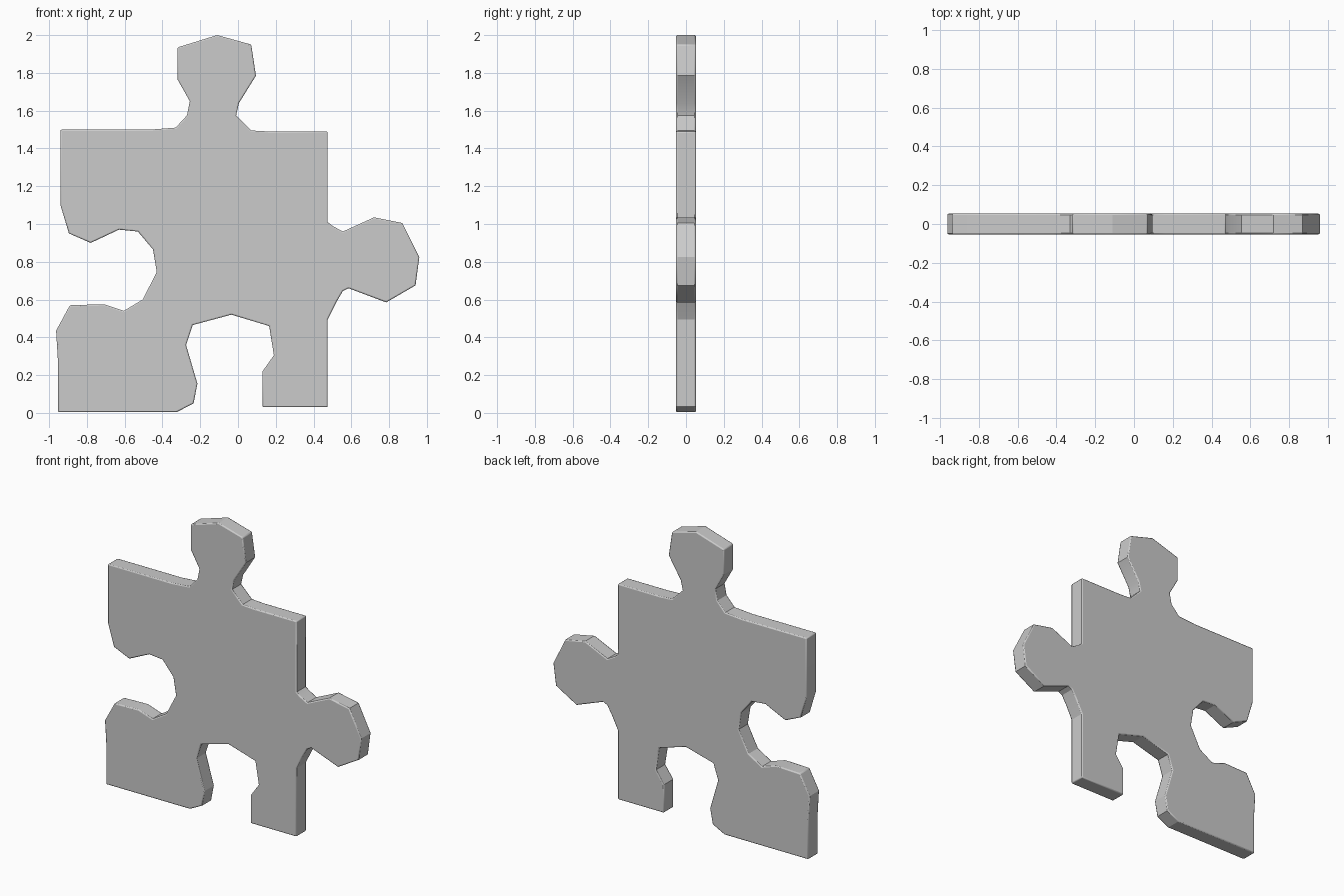
import bpy, bmesh, math

HALF = 0.053  # half the thickness

# Outline of the piece in x, z, side by side, clockwise from the top left corner
top_side = [(-0.94, 1.50), (-0.46, 1.50), (-0.33, 1.51), (-0.27, 1.575),
            (-0.255, 1.65), (-0.32, 1.765), (-0.32, 1.935), (-0.11, 2.0),
            (0.07, 1.95), (0.095, 1.785), (0.005, 1.64), (-0.01, 1.575),
            (0.07, 1.495), (0.16, 1.49)]
right_side = [(0.475, 1.49), (0.475, 1.01), (0.50, 0.99), (0.555, 0.96),
              (0.72, 1.035), (0.87, 1.005), (0.96, 0.825), (0.94, 0.675),
              (0.785, 0.585), (0.585, 0.66), (0.555, 0.645), (0.52, 0.585),
              (0.475, 0.495)]
bottom_side = [(0.475, 0.03), (0.13, 0.03), (0.13, 0.22), (0.19, 0.305),
               (0.165, 0.46), (-0.035, 0.52), (-0.24, 0.465), (-0.275, 0.36),
               (-0.215, 0.155), (-0.235, 0.05), (-0.325, 0.004)]
left_side = [(-0.953, 0.004), (-0.953, 0.27), (-0.963, 0.435), (-0.89, 0.57),
             (-0.71, 0.575), (-0.605, 0.54), (-0.505, 0.60), (-0.43, 0.745),
             (-0.45, 0.865), (-0.53, 0.96), (-0.63, 0.97), (-0.78, 0.90),
             (-0.895, 0.95), (-0.94, 1.10)]
outline = top_side + right_side + bottom_side + left_side

# Extrude the outline into a slab
bm = bmesh.new()
face = bm.faces.new([bm.verts.new((x, -HALF, z)) for x, z in outline])
ext = bmesh.ops.extrude_face_region(bm, geom=[face])
moved = [v for v in ext["geom"] if isinstance(v, bmesh.types.BMVert)]
bmesh.ops.translate(bm, verts=moved, vec=(0, 2 * HALF, 0))
bmesh.ops.recalc_face_normals(bm, faces=bm.faces)
mesh = bpy.data.meshes.new("puzzle_piece")
bm.to_mesh(mesh)
bm.free()
piece = bpy.data.objects.new("puzzle_piece", mesh)
bpy.context.collection.objects.link(piece)

# Slightly softened rim and corners
bevel = piece.modifiers.new("soft_edges", "BEVEL")
bevel.width = 0.007
bevel.segments = 2
bevel.limit_method = "ANGLE"
bevel.angle_limit = math.radians(60)

bpy.context.view_layer.objects.active = piece
piece.select_set(True)
bpy.ops.object.shade_smooth_by_angle(angle=math.radians(25))
